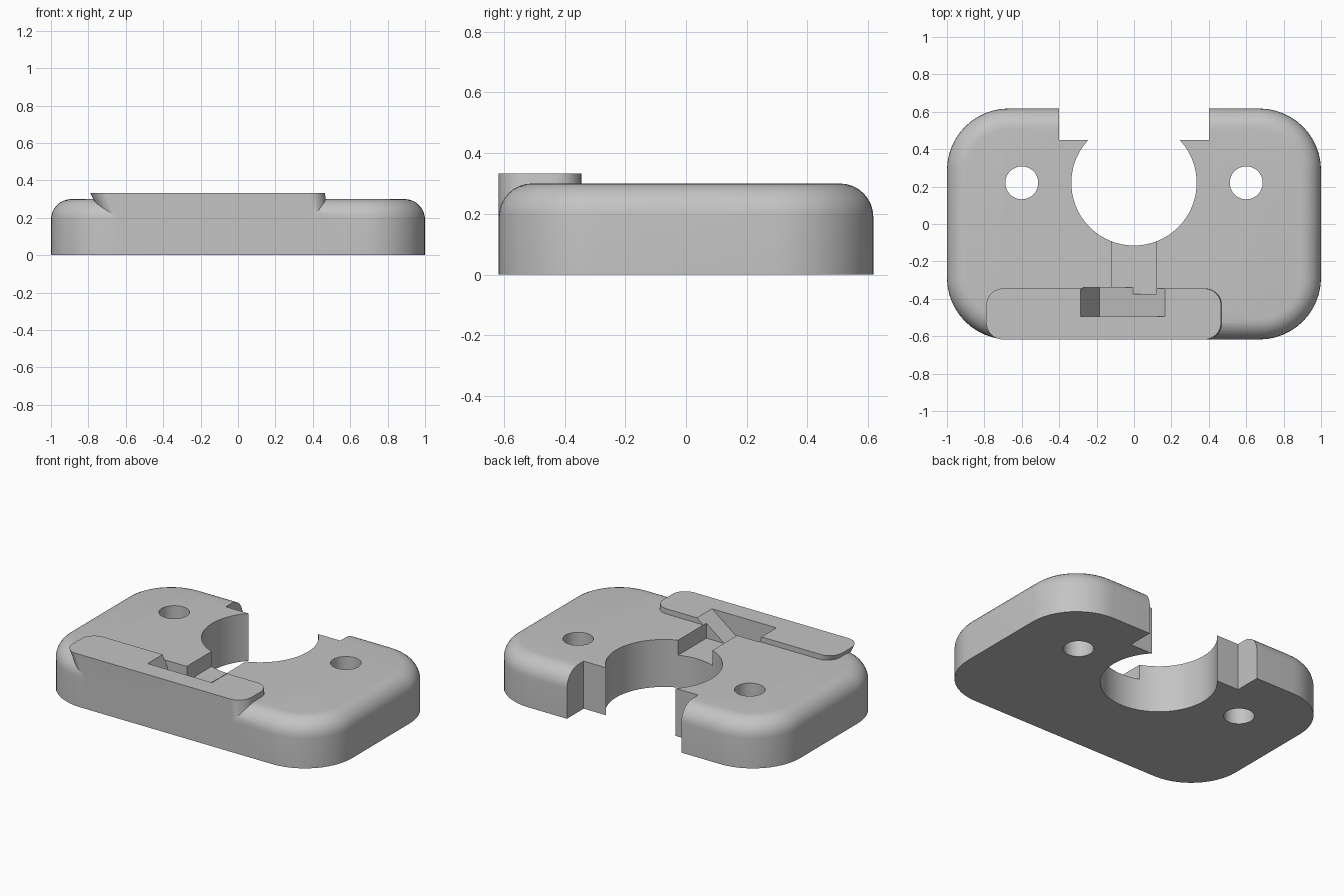
import bpy, bmesh, math

if "Cube" in bpy.data.objects:
    bpy.data.objects.remove(bpy.data.objects["Cube"])

grey = bpy.data.materials.new("light_grey")
grey.diffuse_color = (0.55, 0.55, 0.55, 1)
grey.use_nodes = True
grey.node_tree.nodes["Principled BSDF"].inputs["Base Color"].default_value = grey.diffuse_color


def rounded_rect(x0, x1, y0, y1, r, n=12):
    """Counter-clockwise outline with rounded corners."""
    pts = []
    corners = [(x1 - r, y1 - r), (x0 + r, y1 - r), (x0 + r, y0 + r), (x1 - r, y0 + r)]
    for k, (cx, cy) in enumerate(corners):
        for i in range(n + 1):
            a = math.pi / 2 * (k + i / n)
            pts.append((cx + r * math.cos(a), cy + r * math.sin(a)))
    return pts


def loft(name, rings):
    """Closed solid from a stack of matching 3D rings."""
    bm = bmesh.new()
    vs = [[bm.verts.new(p) for p in ring] for ring in rings]
    n = len(vs[0])
    for a, b in zip(vs, vs[1:]):
        for i in range(n):
            j = (i + 1) % n
            bm.faces.new((a[i], a[j], b[j], b[i]))
    bm.faces.new(vs[0][::-1])
    bm.faces.new(vs[-1])
    bmesh.ops.recalc_face_normals(bm, faces=bm.faces)
    me = bpy.data.meshes.new(name)
    bm.to_mesh(me)
    bm.free()
    ob = bpy.data.objects.new(name, me)
    bpy.context.collection.objects.link(ob)
    me.materials.append(grey)
    return ob


def at_z(pts, z):
    return [(x, y, z) for x, y in pts]


def box(name, x0, x1, y0, y1, z0, z1):
    pts = [(x0, y0), (x1, y0), (x1, y1), (x0, y1)]
    return loft(name, [at_z(pts, z0), at_z(pts, z1)])


def cylinder(name, cx, cy, r, n):
    pts = [(cx + r * math.cos(2 * math.pi * i / n),
            cy + r * math.sin(2 * math.pi * i / n)) for i in range(n)]
    return loft(name, [at_z(pts, -0.2), at_z(pts, 0.6)])


def combine(target, tool, operation):
    mod = target.modifiers.new(tool.name, 'BOOLEAN')
    mod.object, mod.operation, mod.solver = tool, operation, 'EXACT'
    bpy.context.view_layer.objects.active = target
    bpy.ops.object.modifier_apply(modifier=mod.name)
    bpy.data.objects.remove(tool)


# Plate with a rounded upper edge
HY, H, F = 0.6175, 0.30, 0.11
rings = [at_z(rounded_rect(-1, 1, -HY, HY, 0.33), 0)]
for i in range(9):
    a = math.pi / 2 * i / 8
    d = F * (1 - math.cos(a))
    rings.append(at_z(rounded_rect(-1 + d, 1 - d, -HY + d, HY - d, 0.33 - d),
                      H - F + F * math.sin(a)))
plate = loft("mounting_plate", rings)

# Raised strip along the front, with its left end undercut
strip = loft("raised_strip", [
    at_z(rounded_rect(-0.70, 0.485, -HY, -0.345, 0.09), 0.15),
    at_z(rounded_rect(-0.79, 0.465, -HY, -0.345, 0.09), 0.333)])
combine(plate, strip, 'UNION')

# Central opening, rear notch and the two screw holes
combine(plate, cylinder("centre_bore", 0, 0.22, 0.335, 96), 'DIFFERENCE')
combine(plate, box("rear_notch", -0.4, 0.4, 0.45, 1, -0.2, 0.6), 'DIFFERENCE')
for s in (-1, 1):
    combine(plate, cylinder("screw_hole", 0.6 * s, 0.22, 0.088, 48), 'DIFFERENCE')

# Slot from the opening towards the strip
combine(plate, box("slot", -0.12, 0.12, -0.375, 0.1, 0.205, 0.6), 'DIFFERENCE')

# Wedge-shaped pocket with two sloping floors
wedge = [(-0.285, 0.333), (-0.185, 0.07), (0.165, 0.333), (0.165, 0.5), (-0.285, 0.5)]
pocket = loft("pocket", [[(x, y, z) for x, z in wedge] for y in (-0.495, -0.34)])
combine(plate, pocket, 'DIFFERENCE')

# Smooth curved areas, keep edges crisp
bpy.ops.object.select_all(action='DESELECT')
plate.select_set(True)
bpy.context.view_layer.objects.active = plate
bpy.ops.object.shade_smooth_by_angle(angle=math.radians(25))
